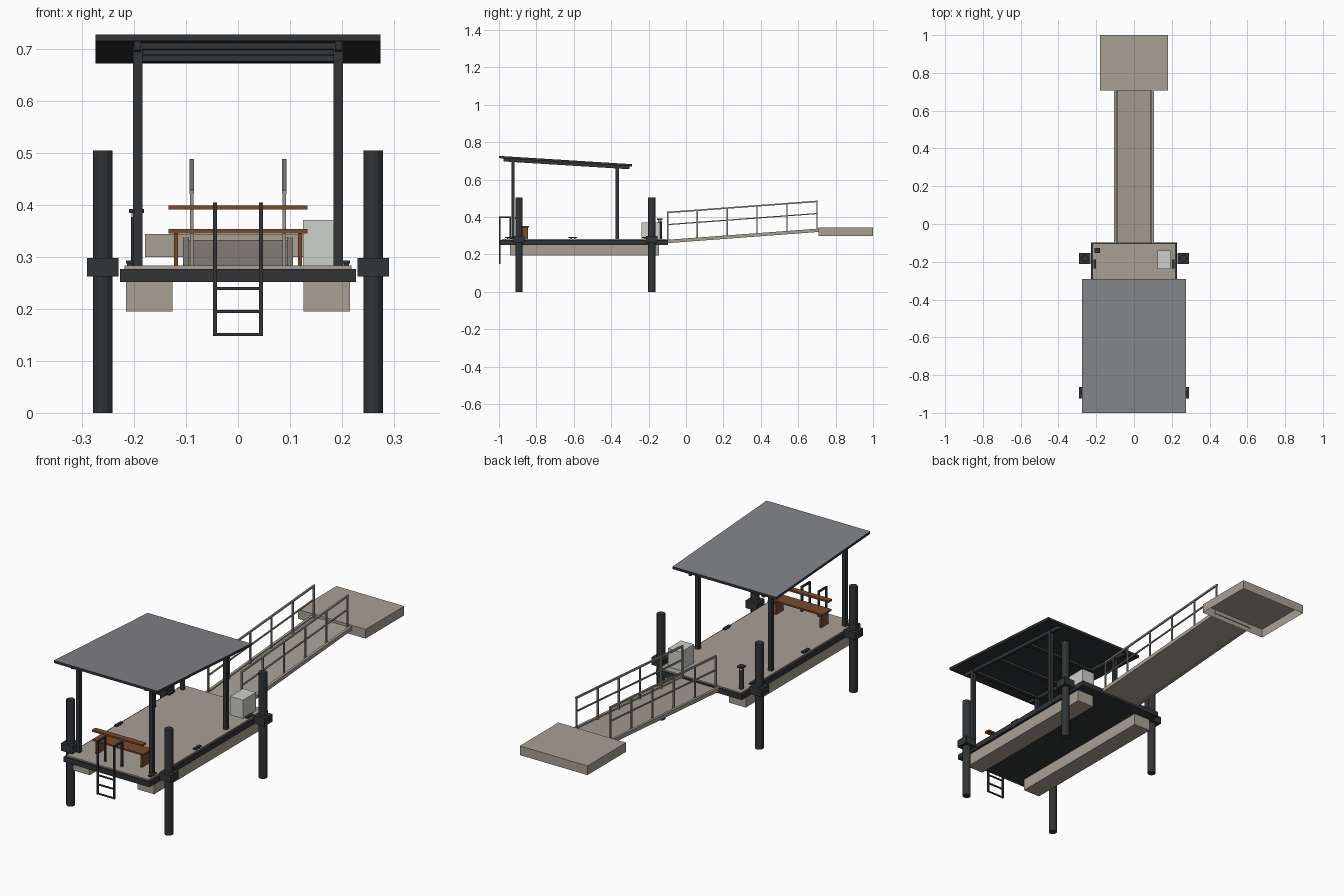
import bpy, bmesh, math
from mathutils import Vector

if "Cube" in bpy.data.objects:
    bpy.data.objects.remove(bpy.data.objects["Cube"])


def mat(name, r, g, b):
    m = bpy.data.materials.new(name)
    lin = [((c / 255 + 0.055) / 1.055) ** 2.4 if c > 10 else c / 255 / 12.92 for c in (r, g, b)]
    m.diffuse_color = (*lin, 1)
    m.use_nodes = True
    m.node_tree.nodes["Principled BSDF"].inputs["Base Color"].default_value = m.diffuse_color
    return m


DARK = mat("dark steel", 50, 52, 54)
BEIGE = mat("weathered concrete", 167, 160, 149)
ROOF = mat("roof grey", 130, 131, 136)
WOOD = mat("brown timber", 120, 74, 44)
PALE = mat("pale cabinet", 206, 208, 202)
RAIL = mat("rail metal", 152, 151, 142)


def finish(name, bm, *mats):
    me = bpy.data.meshes.new(name)
    bm.to_mesh(me)
    bm.free()
    ob = bpy.data.objects.new(name, me)
    bpy.context.collection.objects.link(ob)
    for m in mats:
        me.materials.append(m)
    return ob


def add_box(bm, x0, x1, y0, y1, z0, z1, slope=0.0):
    """Box; with a slope, z values hold at y = 0 and rise along y."""
    vs = bmesh.ops.create_cube(bm, size=1)["verts"]
    for v in vs:
        x, y, z = v.co + Vector((0.5, 0.5, 0.5))
        y = y0 + y * (y1 - y0)
        v.co = (x0 + x * (x1 - x0), y, z0 + z * (z1 - z0) + slope * y)


def boxes(name, m, *specs):
    bm = bmesh.new()
    for s in specs:
        add_box(bm, *s)
    return finish(name, bm, m)


def cylinder(name, m, x, y, z0, z1, r, n=12):
    bm = bmesh.new()
    bmesh.ops.create_cone(bm, cap_ends=True, segments=n, radius1=r, radius2=r, depth=z1 - z0)
    bmesh.ops.translate(bm, verts=bm.verts, vec=(x, y, (z0 + z1) / 2))
    return finish(name, bm, m)


# floating platform
boxes("deck_frame", DARK, (-.227, .227, -.993, -.097, .252, .277))
boxes("deck_surface", BEIGE, (-.218, .218, -.985, -.105, .277, .283))
for s, side in ((-1, "left"), (1, "right")):
    a, b = sorted((s * .126, s * .215))
    boxes(side + "_pontoon", BEIGE, (a, b, -.94, -.145, .195, .252))

    # mooring piles and their guide collars
    for y, end in ((-.893, "front"), (-.183, "rear")):
        cylinder(f"{end}_{side}_pile", DARK, s * .26, y, 0, .504, .019)
        boxes(f"{end}_{side}_pile_collar", DARK,
              (s * .26 - .03, s * .26 + .03, y - .03, y + .03, .262, .298))

    # roof posts
    for y, top, end in ((-.925, .706, "front"), (-.367, .67, "rear")):
        boxes(f"{end}_{side}_roof_post", DARK,
              (s * .193 - .009, s * .193 + .009, y - .009, y + .009, .283, top))

    # mooring cleats: two feet and a bar
    for i, y in enumerate((-.945, -.605, -.212)):
        x = s * .208
        boxes(f"{side}_cleat_{i + 1}", DARK,
              (x - .007, x + .007, y - .023, y + .023, .287, .293),
              (x - .005, x + .005, y - .013, y - .005, .283, .287),
              (x - .005, x + .005, y + .005, y + .013, .283, .287))

# sloped roof: grey on top, dark on the edges and underneath
K = -.062
bm = bmesh.new()
add_box(bm, -.274, .274, -1, -.29, .653, .665, K)
bm.normal_update()
for f in bm.faces:
    f.material_index = 1 if f.normal.z > .5 else 0
finish("roof_sheet", bm, DARK, ROOF)
boxes("roof_rafters", DARK, *[(s * .193 - .007, s * .193 + .007, -.975, -.303, .637, .653, K)
                              for s in (-1, 1)])
boxes("roof_purlins", DARK, *[(-.195, .195, y - .01, y + .01, .641, .653, K)
                              for y in (-.925, -.75, -.54)])

# bench
boxes("bench_seat", WOOD, (-.134, .134, -.908, -.84, .345, .353))
boxes("bench_backrest", WOOD, (-.134, .134, -.913, -.885, .391, .399))
boxes("bench_legs", WOOD, *[(s * .119 - .004, s * .119 + .004, -.9, -.845, .283, .345)
                            for s in (-1, 1)])

# swim ladder with looped handrails
t = .004
for s, side in ((-1, "left"), (1, "right")):
    x = s * .044
    boxes(side + "_ladder_rail", DARK,
          (x - t, x + t, -1, -.992, .148, .404),
          (x - t, x + t, -1, -.935, .396, .404),
          (x - t, x + t, -.943, -.935, .283, .404))
boxes("ladder_rungs", DARK, *[(-.044, .044, -.999, -.993, z - .003, z + .003)
                              for z in (.151, .195, .239)])

# utility cabinet
boxes("utility_cabinet", PALE, (.125, .193, -.238, -.14, .283, .371))

# bollard light
bx, by = -.195, -.14
cylinder("bollard_body", DARK, bx, by, .283, .376, .0105)
cylinder("bollard_lens", PALE, bx, by, .376, .384, .0095)
boxes("bollard_cap", DARK, (bx - .014, bx + .014, by - .014, by + .014, .384, .392))

# gangway: sloping walkway, kerbs and railings
G = .074
boxes("gangway_deck", BEIGE, (-.1, .1, -.1, .712, .27, .279, G))
boxes("gangway_kerbs", BEIGE, *[(s * .1 - .006, s * .1 + .006, -.1, .712, .268, .286, G)
                                for s in (-1, 1)])
for s, side in ((-1, "left"), (1, "right")):
    x = s * .089
    boxes(side + "_railing", RAIL,
          (x - .004, x + .004, -.102, .704, .428, .436, G),
          (x - .003, x + .003, -.1, .7, .364, .37, G),
          *[(x - .0035, x + .0035, y - .0035, y + .0035, .275, .432, G)
            for y in (-.098, .06, .22, .38, .54, .70)])

# shore landing: shell open underneath
bm = bmesh.new()
add_box(bm, -.179, .179, .708, 1, .3, .344)
bm.normal_update()
bmesh.ops.delete(bm, geom=[f for f in bm.faces if f.normal.z < -.5], context="FACES")
finish("shore_landing", bm, BEIGE)
